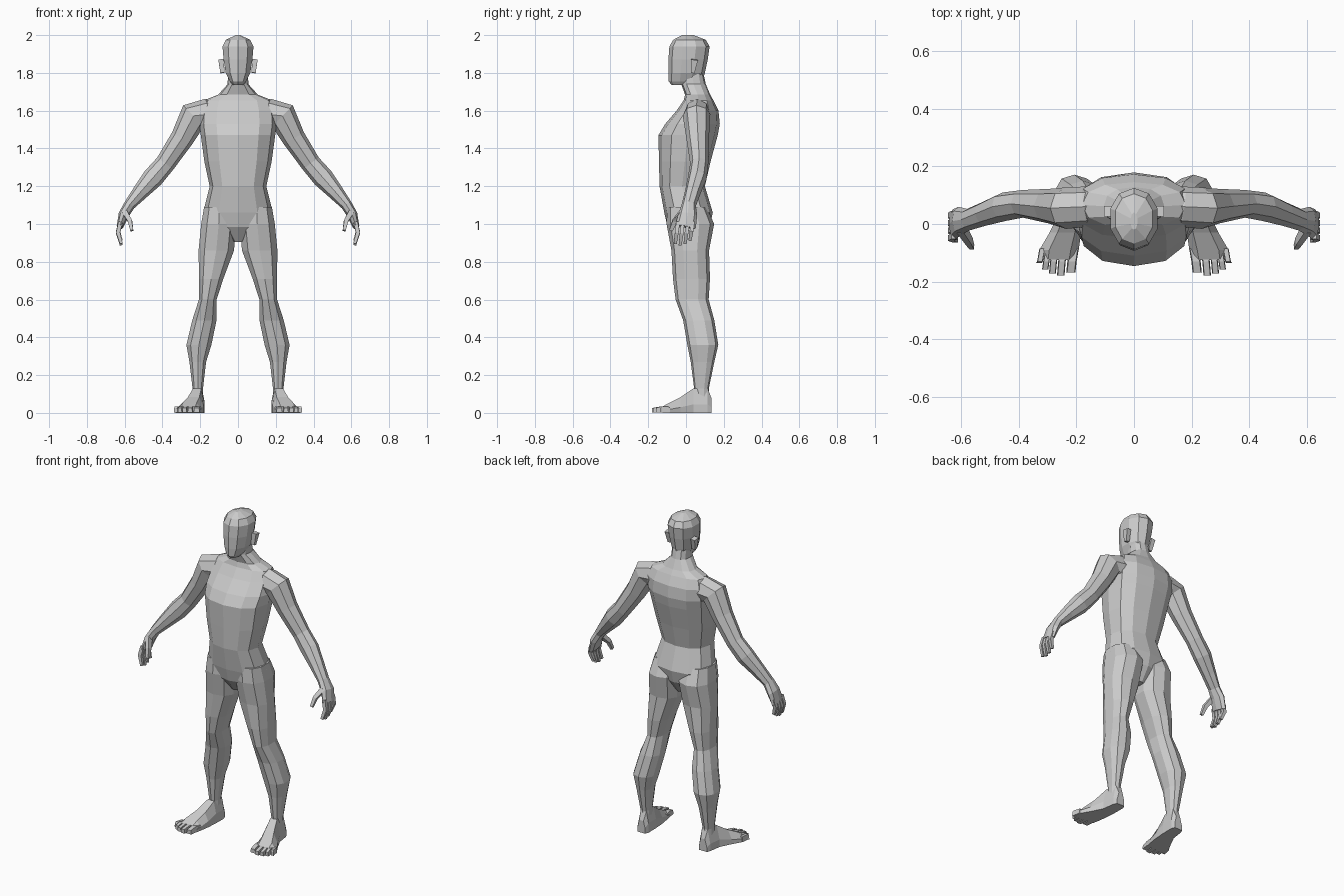
import bpy, bmesh, math
from mathutils import Vector


def loft(name, rings, s=1):
    """Closed skin through rings of points; s=-1 mirrors it in x."""
    bm = bmesh.new()
    vs = [[bm.verts.new((p[0] * s, p[1], p[2])) for p in r] for r in rings]
    n = len(rings[0])
    for a, b in zip(vs, vs[1:]):
        for i in range(n):
            j = (i + 1) % n
            bm.faces.new((a[i], a[j], b[j], b[i]))
    bm.faces.new(vs[0])
    bm.faces.new(vs[-1])
    bmesh.ops.recalc_face_normals(bm, faces=bm.faces)
    me = bpy.data.meshes.new(name)
    bm.to_mesh(me)
    bm.free()
    ob = bpy.data.objects.new(name, me)
    bpy.context.collection.objects.link(ob)
    return ob


def oval(x, z, hw, yf, yb, n=12, p=0.85):
    """Level ring: centre x, height, half width, front y, back y."""
    pts = []
    for i in range(n):
        a = 2 * math.pi * i / n
        sx, cy = math.sin(a), -math.cos(a)
        sx = math.copysign(abs(sx) ** p, sx)
        cy = math.copysign(abs(cy) ** p, cy)
        pts.append((x + hw * sx, (yf + yb) / 2 + (yb - yf) / 2 * cy, z))
    return pts


def tube(name, path, n, s):
    """Limb along x, y, z points, with in-plane radius and depth radius."""
    rings = []
    for i, (x, y, z, ru, rv) in enumerate(path):
        a, b = path[max(i - 1, 0)], path[min(i + 1, len(path) - 1)]
        t = (Vector(b[:3]) - Vector(a[:3])).normalized()
        u = t.cross(Vector((0, 1, 0))).normalized()
        v = u.cross(t)
        ring = []
        for k in range(n):
            w = 2 * math.pi * (k + (0.5 if n == 4 else 0)) / n
            ring.append(Vector((x, y, z)) + u * ru * math.cos(w) + v * rv * math.sin(w))
        rings.append(ring)
    return loft(name, rings, s)


# torso and neck
body = loft("body", [oval(0, *r) for r in [
    (0.905, 0.03, -0.04, 0.07), (0.985, 0.10, -0.098, 0.125),
    (1.06, 0.185, -0.115, 0.142), (1.20, 0.15, -0.14, 0.10),
    (1.33, 0.178, -0.143, 0.13), (1.47, 0.197, -0.146, 0.168),
    (1.53, 0.205, -0.11, 0.179), (1.60, 0.20, -0.05, 0.172),
    (1.655, 0.18, -0.012, 0.145), (1.685, 0.105, -0.005, 0.128),
    (1.74, 0.055, -0.025, 0.105), (1.82, 0.052, -0.025, 0.088)]])
parts = []

# head
parts.append(loft("head", [oval(0, *r, n=10, p=0.95) for r in [
    (1.735, 0.028, -0.075, 0.05), (1.755, 0.045, -0.092, 0.085),
    (1.80, 0.068, -0.093, 0.10), (1.87, 0.08, -0.093, 0.115),
    (1.94, 0.086, -0.088, 0.125), (1.975, 0.068, -0.068, 0.105),
    (2.0, 0.012, -0.02, 0.04)]]))

for s in (1, -1):
    # ear
    parts.append(tube("ear", [(0.082, 0.035, 1.80, 0.016, 0.014),
                              (0.09, 0.045, 1.87, 0.02, 0.026)], 4, s))
    # arm with palm
    parts.append(tube("arm", [
        (0.12, 0.07, 1.58, 0.07, 0.06), (0.17, 0.06, 1.58, 0.083, 0.07),
        (0.235, 0.055, 1.573, 0.078, 0.072), (0.295, 0.062, 1.455, 0.062, 0.06),
        (0.385, 0.07, 1.32, 0.053, 0.048), (0.45, 0.06, 1.245, 0.056, 0.05),
        (0.52, 0.035, 1.165, 0.042, 0.042), (0.575, 0.015, 1.10, 0.03, 0.038),
        (0.605, 0.01, 1.05, 0.028, 0.05), (0.625, -0.003, 0.985, 0.018, 0.055)], 8, s))
    # fingers and thumb
    for i in range(4):
        y = 0.036 - 0.026 * i
        d = (0.025, 0.008, 0, 0.008)[i]
        parts.append(tube("finger", [
            (0.622, y, 1.01, 0.016, 0.014), (0.635, y - 0.007, 0.95 + d / 2, 0.015, 0.014),
            (0.618, y - 0.015, 0.888 + d, 0.011, 0.011)], 4, s))
    parts.append(tube("thumb", [
        (0.597, -0.02, 1.06, 0.02, 0.022), (0.572, -0.06, 1.015, 0.016, 0.018),
        (0.562, -0.08, 0.965, 0.011, 0.013)], 4, s))
    # leg
    parts.append(loft("leg", [oval(*r, n=10) for r in [
        (0.098, 1.09, 0.085, -0.10, 0.11), (0.102, 1.0, 0.097, -0.103, 0.149),
        (0.115, 0.86, 0.098, -0.077, 0.122), (0.142, 0.71, 0.067, -0.069, 0.127),
        (0.16, 0.60, 0.049, -0.055, 0.12), (0.178, 0.49, 0.067, -0.015, 0.15),
        (0.207, 0.36, 0.069, 0.007, 0.171), (0.213, 0.27, 0.046, 0.025, 0.15),
        (0.213, 0.13, 0.029, 0.043, 0.121), (0.213, 0.07, 0.029, 0.043, 0.121)]], s))
    # foot
    shape = [(-1, 0), (1, 0), (1, 0.35), (0.5, 1), (-0.6, 1), (-1, 0.45)]
    parts.append(loft("foot", [[(x + hw * a, y, h * b) for a, b in shape] for x, y, hw, h in [
        (0.212, 0.136, 0.026, 0.075), (0.212, 0.115, 0.035, 0.13),
        (0.218, 0.04, 0.04, 0.13), (0.238, -0.03, 0.055, 0.083),
        (0.26, -0.09, 0.068, 0.052), (0.265, -0.125, 0.066, 0.034)]], s))
    # toes
    for x, tip, w in [(0.215, -0.168, 0.016), (0.250, -0.179, 0.013), (0.279, -0.172, 0.012),
                      (0.304, -0.158, 0.011), (0.326, -0.135, 0.01)]:
        box = [(-1, 0), (1, 0), (0.8, 1), (-0.8, 1)]
        parts.append(loft("toe", [[(xx + w * a, y, h * b + 0.002) for a, b in box]
                                  for xx, y, h in [(x - 0.008, -0.085, 0.03), (x, -0.13, 0.033),
                                                   (x + 0.004, tip, 0.024)]], s))

# fuse all parts into one skin
for p in parts:
    m = body.modifiers.new("join " + p.name, 'BOOLEAN')
    m.operation, m.solver, m.object = 'UNION', 'EXACT', p
deps = bpy.context.evaluated_depsgraph_get()
skin = bpy.data.meshes.new_from_object(body.evaluated_get(deps))
body.modifiers.clear()
body.data = skin
for p in parts:
    bpy.data.objects.remove(p)
